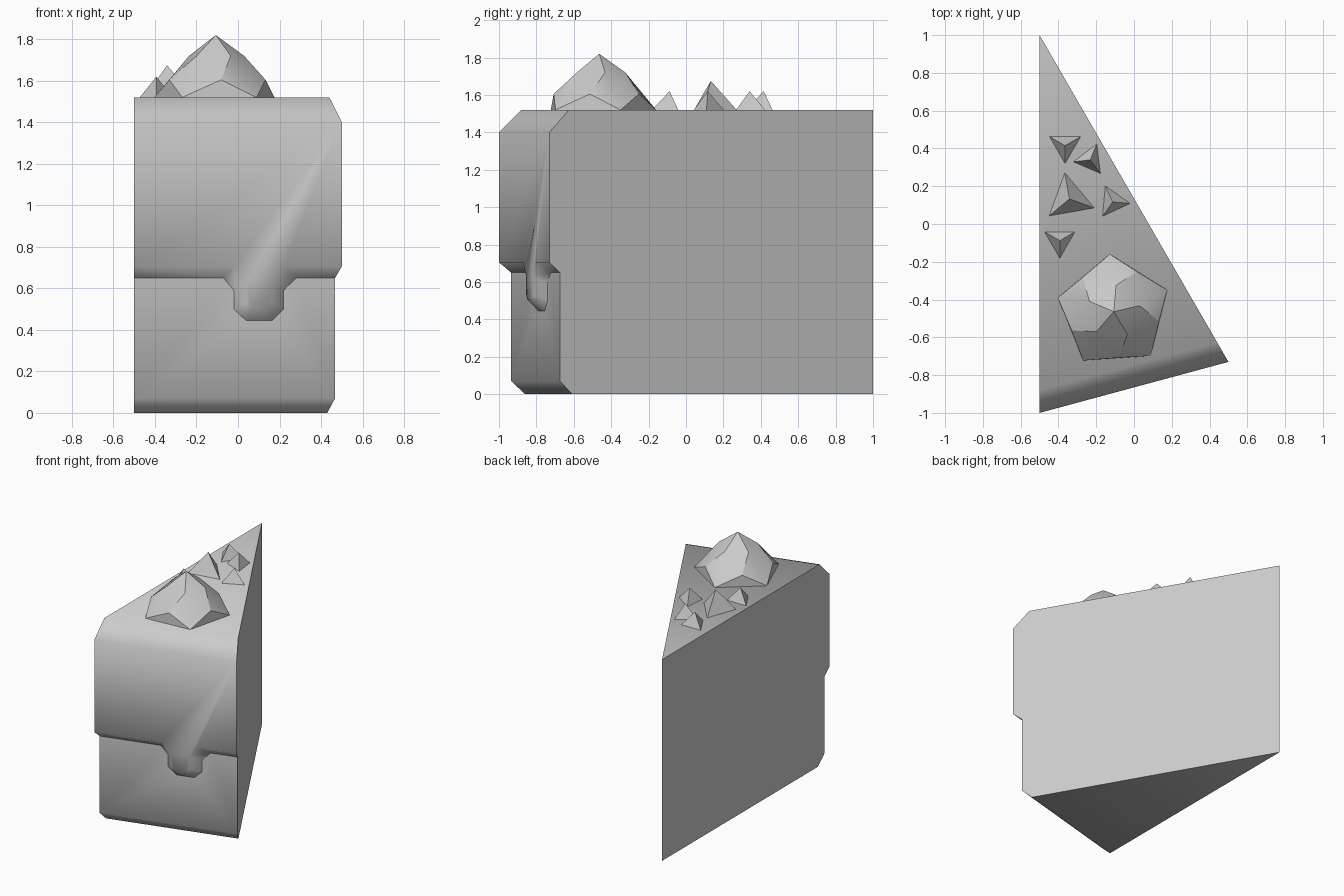
import bpy
import bmesh
from math import sin, cos, radians

if "Cube" in bpy.data.objects:
    bpy.data.objects.remove(bpy.data.objects["Cube"], do_unlink=True)

TOP = 1.52

# One plain grey for everything
grey = bpy.data.materials.new("plain_grey")
grey.use_nodes = True
grey.diffuse_color = (0.6, 0.6, 0.6, 1)
grey.node_tree.nodes["Principled BSDF"].inputs["Base Color"].default_value = (0.6, 0.6, 0.6, 1)


def finish(bm, name, is_sharp):
    """Turn a bmesh into an object, smooth except on the sharp edges."""
    bmesh.ops.recalc_face_normals(bm, faces=bm.faces)
    for f in bm.faces:
        f.smooth = True
    for e in bm.edges:
        e.smooth = not is_sharp(e)
    mesh = bpy.data.meshes.new(name)
    bm.to_mesh(mesh)
    bm.free()
    mesh.materials.append(grey)
    obj = bpy.data.objects.new(name, mesh)
    bpy.context.collection.objects.link(obj)
    return obj


def ring(bm, centre, radius, angle, count, z):
    """Evenly spaced points on a circle."""
    step = 360 / count
    return [bm.verts.new((centre[0] + radius * cos(radians(angle + i * step)),
                          centre[1] + radius * sin(radians(angle + i * step)), z))
            for i in range(count)]


def front_row(bm, scale, z, middle=()):
    """Points across the front wall, the wall being scaled from the back tip."""
    points = [(-0.5, z), *middle, (scale - 0.5, z)]
    return [bm.verts.new((x, 1 - 2 * scale + 0.27 * (x + 0.5), h)) for x, h in points]


# Cake slice: wedge with an icing layer that runs down in one drip
bm = bmesh.new()
drip_face = [(-0.02, 0.705), (0.04, 0.63), (0.04, 0.53), (0.065, 0.505),
             (0.14, 0.505), (0.165, 0.53), (0.165, 0.63), (0.22, 0.705)]
drip_edge = [(-0.07, 0.65), (-0.02, 0.59), (-0.02, 0.5), (0.04, 0.445),
             (0.165, 0.445), (0.22, 0.5), (0.22, 0.59), (0.28, 0.65)]
rows = [front_row(bm, 0.94, TOP),
        front_row(bm, 1, 1.4),
        front_row(bm, 1, 0.705, drip_face),
        front_row(bm, 0.9675, 0.65, drip_edge),
        front_row(bm, 0.9675, 0.07),
        front_row(bm, 0.93, 0)]
for upper, lower in zip(rows, rows[1:]):
    if len(upper) == len(lower):
        for i in range(len(upper) - 1):
            bm.faces.new((upper[i], upper[i + 1], lower[i + 1], lower[i]))
    else:
        bm.faces.new(upper + lower[::-1])
tip_top = bm.verts.new((-0.5, 1, TOP))
tip_bottom = bm.verts.new((-0.5, 1, 0))
bm.faces.new(rows[0] + [tip_top])
bm.faces.new(rows[-1] + [tip_bottom])
for side in (0, -1):
    bm.faces.new([r[side] for r in rows] + [tip_bottom, tip_top])
seam = set(rows[3])
finish(bm, "cake_slice",
       lambda e: e.calc_face_angle() > radians(60) or all(v in seam for v in e.verts))

# Cream dollop: five twisted petals rising to a point
bm = bmesh.new()
centre = (-0.107, -0.464)
peak = bm.verts.new((*centre, 1.82))
shoulders = ring(bm, centre, 0.14, 13, 5, 1.72)
notches = ring(bm, centre, 0.245, -12, 5, 1.605)
corners = ring(bm, centre, 0.305, 22, 5, TOP)
creases = set()
for i in range(5):
    j = (i + 1) % 5
    for tri in ((peak, shoulders[i], shoulders[j]),
                (shoulders[i], notches[j], shoulders[j]),
                (shoulders[i], corners[i], notches[j]),
                (shoulders[i], notches[i], corners[i]),
                (corners[i], corners[j], notches[j])):
        bm.faces.new(tri)
    for a, b in ((peak, shoulders[i]), (shoulders[i], notches[i]),
                 (notches[i], corners[i]), (notches[j], corners[i]),
                 (corners[i], corners[j])):
        creases.add(frozenset((a, b)))
bm.faces.new(corners)
finish(bm, "cream_dollop", lambda e: frozenset(e.verts) in creases)

# Crumbs: small three-sided pyramids (centre, radius, turn, height)
crumbs = [((-0.365, 0.415), 0.095, -90, 0.1),
          ((-0.232, 0.34), 0.09, -53, 0.1),
          ((-0.342, 0.133), 0.14, 100, 0.155),
          ((-0.113, 0.117), 0.093, -5, 0.1),
          ((-0.393, -0.088), 0.093, -90, 0.1)]
for n, (centre, radius, turn, height) in enumerate(crumbs, 1):
    bm = bmesh.new()
    base = ring(bm, centre, radius, turn, 3, TOP)
    point = bm.verts.new((*centre, TOP + height))
    bm.faces.new(base)
    for i in range(3):
        bm.faces.new((base[i], base[(i + 1) % 3], point))
    finish(bm, f"crumb_{n}", lambda e: True)
